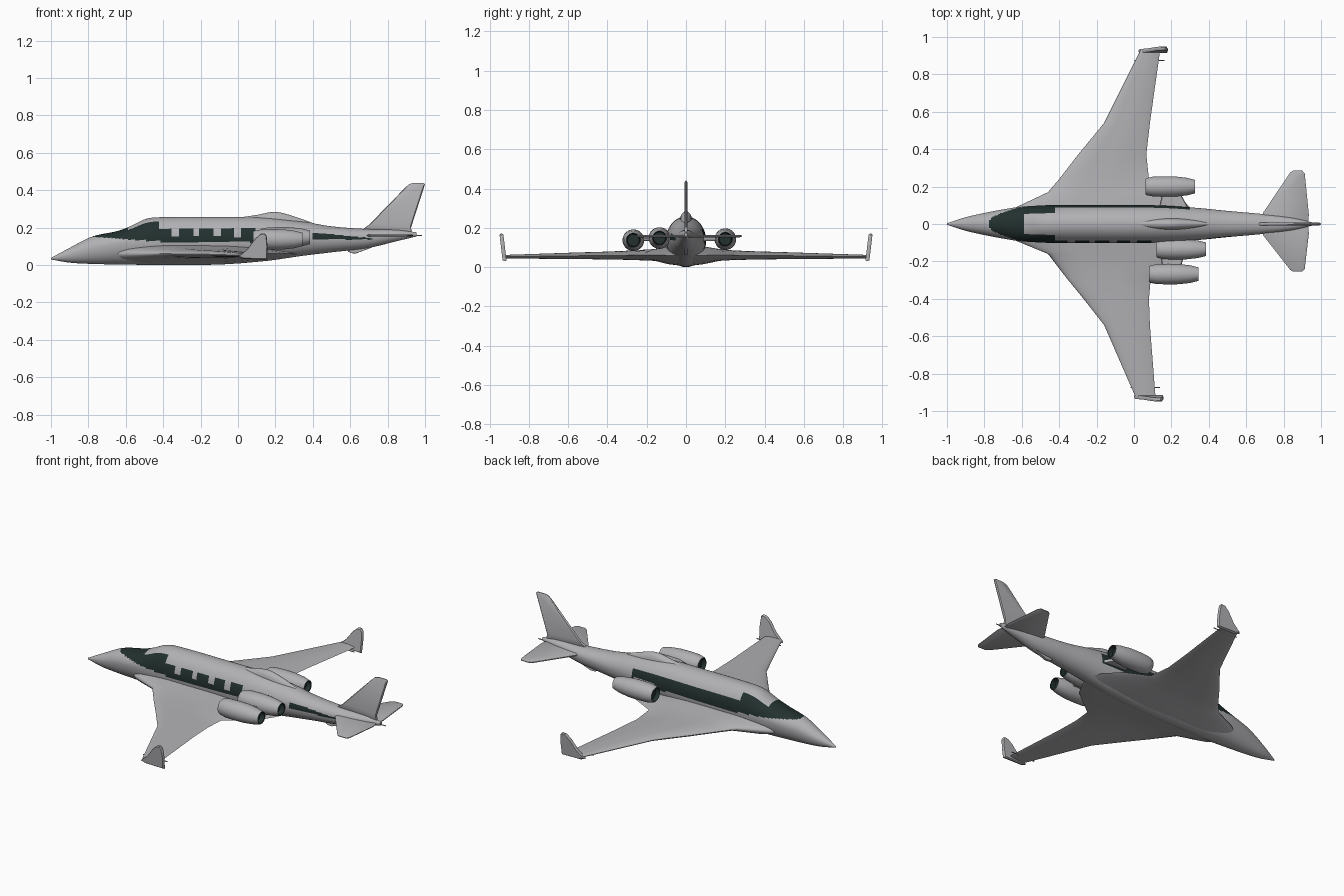
import bpy, bmesh, math
from mathutils import Vector

cube = bpy.data.objects.get("Cube")
if cube:
    bpy.data.objects.remove(cube, do_unlink=True)


def material(name, color):
    mat = bpy.data.materials.new(name)
    mat.use_nodes = True
    mat.diffuse_color = (*color, 1)
    mat.node_tree.nodes["Principled BSDF"].inputs["Base Color"].default_value = (*color, 1)
    return mat


GREY = material("light grey paint", (0.44, 0.44, 0.46))
DARK = material("dark green glass", (0.016, 0.03, 0.028))


def finish(name, bm, paint=None, angle=35):
    """Turn a bmesh into a smooth shaded object, painted by a rule on face centres."""
    bmesh.ops.recalc_face_normals(bm, faces=bm.faces)
    if paint:
        for f in bm.faces:
            f.material_index = int(paint(f.calc_center_median()))
    mesh = bpy.data.meshes.new(name)
    bm.to_mesh(mesh)
    bm.free()
    mesh.materials.append(GREY)
    mesh.materials.append(DARK)
    obj = bpy.data.objects.new(name, mesh)
    bpy.context.collection.objects.link(obj)
    bpy.ops.object.select_all(action='DESELECT')
    obj.select_set(True)
    bpy.context.view_layer.objects.active = obj
    bpy.ops.object.shade_smooth_by_angle(angle=math.radians(angle))
    return obj


def skin(bm, rings):
    """Join closed rings of points into a capped tube."""
    rows = [[bm.verts.new(p) for p in ring] for ring in rings]
    n = len(rows[0])
    for a, b in zip(rows, rows[1:]):
        for i in range(n):
            j = (i + 1) % n
            bm.faces.new((a[i], a[j], b[j], b[i]))
    bm.faces.new(rows[0])
    bm.faces.new(rows[-1])


def sample(table, x):
    """Smooth interpolation of table rows keyed by their first entry."""
    k = next((i for i in range(len(table) - 2) if x < table[i + 1][0]), len(table) - 2)
    a, b = table[k], table[k + 1]
    p, q = table[max(k - 1, 0)], table[min(k + 2, len(table) - 1)]
    h = b[0] - a[0]
    t = (x - a[0]) / h
    out = []
    for c in range(1, len(a)):
        m0 = (b[c] - p[c]) / (b[0] - p[0]) * h
        m1 = (q[c] - a[c]) / (q[0] - a[0]) * h
        d = b[c] - a[c]
        out.append(a[c] + t * (m0 + t * (3 * d - 2 * m0 - m1 + t * (m0 + m1 - 2 * d))))
    return out


def body(name, table, steps, sides, paint=None):
    """Loft of egg shaped sections: x, top, widest height, bottom, half width."""
    rings = []
    for s in range(steps + 1):
        x = table[0][0] + (table[-1][0] - table[0][0]) * s / steps
        top, mid, low, wide = sample(table, x)
        ring = []
        for i in range(sides):
            a = math.tau * i / sides
            h = top - mid if math.sin(a) > 0 else mid - low
            ring.append((x, wide * math.cos(a), mid + h * math.sin(a)))
        rings.append(ring)
    bm = bmesh.new()
    skin(bm, rings)
    return finish(name, bm, paint)


def plate(name, outline, place, thick):
    """Thin surface with sharpened edges from a flat outline."""
    mid = sum((Vector(p) for p in outline), Vector((0, 0))) / len(outline)
    rings = []
    for scale, t in ((0.93, -thick), (1, -thick / 3), (1, thick / 3), (0.93, thick)):
        pts = [mid + (Vector(p) - mid) * scale for p in outline]
        rings.append([place(p.x, p.y, t) for p in pts])
    bm = bmesh.new()
    skin(bm, rings)
    return finish(name, bm)


def rod(name, start, end, radius=0.003):
    x0, y, z = start
    bm = bmesh.new()
    skin(bm, [[(x, y + radius * math.cos(i * math.tau / 8), z + radius * math.sin(i * math.tau / 8))
               for i in range(8)] for x in (x0, end)])
    return finish(name, bm)


# Fuselage with windscreen, cabin window band and rear wedge
def glass(c):
    x, y, z = c
    low = 0.152 - 0.03 * min(max((x + 0.78) / 0.4, 0), 1)
    if z < low:
        return False
    if -0.79 < x < -0.42:
        roof = abs(y) < 0.055 and x > -0.59
        return not roof
    if y > 0:
        return -0.42 <= x < 0.3 and z < 0.195
    if -0.42 <= x < 0.09:
        gap = x > -0.35 and (x + 0.35) % 0.11 < 0.035 and z > 0.152
        return z < 0.195 and not gap
    wedge = (0.72 - x) / 0.32
    return 0.4 < x < 0.72 and 0.137 < z < 0.142 + 0.033 * wedge


fuselage = [
    (-1, 0.038, 0.034, 0.03, 0.004),
    (-0.9, 0.092, 0.058, 0.013, 0.036),
    (-0.78, 0.152, 0.09, 0.006, 0.063),
    (-0.64, 0.183, 0.115, 0.003, 0.088),
    (-0.57, 0.21, 0.12, 0.002, 0.095),
    (-0.5, 0.244, 0.125, 0.001, 0.099),
    (-0.44, 0.255, 0.13, 0, 0.101),
    (-0.1, 0.257, 0.135, 0.003, 0.102),
    (0.15, 0.255, 0.14, 0.022, 0.099),
    (0.35, 0.232, 0.145, 0.05, 0.085),
    (0.5, 0.207, 0.145, 0.068, 0.07),
    (0.7, 0.192, 0.15, 0.092, 0.052),
    (0.85, 0.188, 0.16, 0.128, 0.032),
    (0.955, 0.175, 0.165, 0.153, 0.008)]
body("fuselage", fuselage, 200, 72, glass)

# Dorsal fairing on the cabin roof
body("dorsal_fairing", [
    (-0.02, 0.25, 0.24, 0.23, 0.005),
    (0.1, 0.268, 0.24, 0.22, 0.024),
    (0.2, 0.284, 0.24, 0.21, 0.03),
    (0.3, 0.26, 0.22, 0.2, 0.025),
    (0.44, 0.21, 0.2, 0.19, 0.004)], 40, 24)


# Wings: span, leading edge, trailing edge, top, bottom
def wing(name, side, stations):
    chord = [(1 - math.cos(math.pi * i / 16)) / 2 for i in range(17)]
    rings = []
    for y, lead, trail, top, low in stations:
        edge = (top + low) / 2
        ring = []
        for u in chord:
            bulge = min(1, 2.6 * math.sqrt(u) * (1 - u) ** 0.8)
            ring.append((lead + (trail - lead) * u, side * y, edge + (top - edge) * bulge))
        for u in chord[-2:0:-1]:
            bulge = min(1, 2.6 * math.sqrt(u) * (1 - u) ** 0.8)
            ring.append((lead + (trail - lead) * u, side * y, edge + (low - edge) * bulge))
        rings.append(ring)
    bm = bmesh.new()
    skin(bm, rings)
    finish(name, bm, angle=50)


inner = [(0, -0.72, 0.34, 0.11, 0.004), (0.09, -0.63, 0.3, 0.105, 0.015)]
wing("left_wing", 1, inner + [
    (0.17, -0.46, 0.22, 0.092, 0.032), (0.24, -0.4, 0.08, 0.085, 0.036),
    (0.37, -0.3, 0.066, 0.08, 0.039), (0.54, -0.16, 0.085, 0.075, 0.041),
    (0.93, 0.035, 0.14, 0.062, 0.044)])
wing("right_wing", -1, inner + [
    (0.16, -0.46, 0.26, 0.092, 0.032), (0.29, -0.36, 0.09, 0.084, 0.037),
    (0.4, -0.27, 0.08, 0.079, 0.039), (0.54, -0.16, 0.085, 0.075, 0.041),
    (0.925, 0.008, 0.115, 0.062, 0.044)])

# Winglets leaning outward, and the thin rods beside them
winglet = [(0, 0.042), (0.03, 0.032), (0.155, 0.03), (0.158, 0.1), (0.153, 0.158),
           (0.142, 0.17), (0.122, 0.168), (0.09, 0.14), (0.05, 0.085)]
for name, side, shift in (("left", 1, 0.024), ("right", -1, 0)):
    plate(name + "_winglet", winglet, lambda u, v, t: (
        u + shift, side * (0.923 + 0.12 * (v - 0.03) + t), v), 0.01)
    rod(name + "_wing_rod", (shift - 0.02, side * 0.875, 0.05), shift + 0.14)

# Tail surfaces
fin = [(0.65, 0.18), (0.7, 0.215), (0.895, 0.415), (0.915, 0.433), (0.94, 0.44),
       (0.99, 0.44), (1, 0.432), (0.925, 0.2), (0.93, 0.17)]
plate("tail_fin", fin, lambda u, v, t: (u, t, v), 0.007)
for name, side, tip in (("left", 1, 0.285), ("right", -1, 0.255)):
    outline = [(0.69, 0), (0.69, 0.06), (0.835, tip - 0.01), (0.85, tip),
               (0.9, tip), (0.913, tip - 0.015), (0.935, 0.05), (0.93, 0)]
    plate(name + "_tailplane", outline, lambda u, v, t: (u, side * v, 0.158 + t), 0.006)
plate("ventral_fin", [(0.57, 0.09), (0.6, 0.064), (0.63, 0.062), (0.72, 0.095)],
      lambda u, v, t: (u, t, v), 0.008)
rod("tail_probe", (0.93, 0, 0.158), 0.985)
rod("nose_probe", (-1, 0, 0.034), -0.97)

# Engines turned from a profile, dark inside both ends
nacelle = [(0.03, 0.002), (0.025, 0.036), (0, 0.041), (0.006, 0.046), (0.04, 0.053),
           (0.1, 0.055), (0.16, 0.054), (0.22, 0.047), (0.265, 0.036), (0.262, 0.032),
           (0.235, 0.03), (0.235, 0.002)]


def engine(name, x, y, z):
    rings = []
    for u, r in nacelle:
        rings.append([(x + u, y + r * math.cos(math.tau * i / 32), z + r * math.sin(math.tau * i / 32))
                      for i in range(32)])

    def inside(c):
        radius = math.hypot(c.y - y, c.z - z)
        return radius < 0.0345 or (c.x < x + 0.02 and radius < 0.039)
    bm = bmesh.new()
    skin(bm, rings)
    finish(name, bm, inside)


engine("left_engine", 0.062, 0.2, 0.142)
engine("right_inner_engine", 0.12, -0.135, 0.148)
engine("right_outer_engine", 0.08, -0.268, 0.137)

# Pylons carrying the engines
for name, near, far in (("left_pylon", 0.07, 0.16), ("right_pylon", -0.07, -0.23)):
    plate(name, [(0.13, near), (0.15, far), (0.25, far), (0.3, near)],
          lambda u, v, t: (u, v, 0.142 + t), 0.009)
